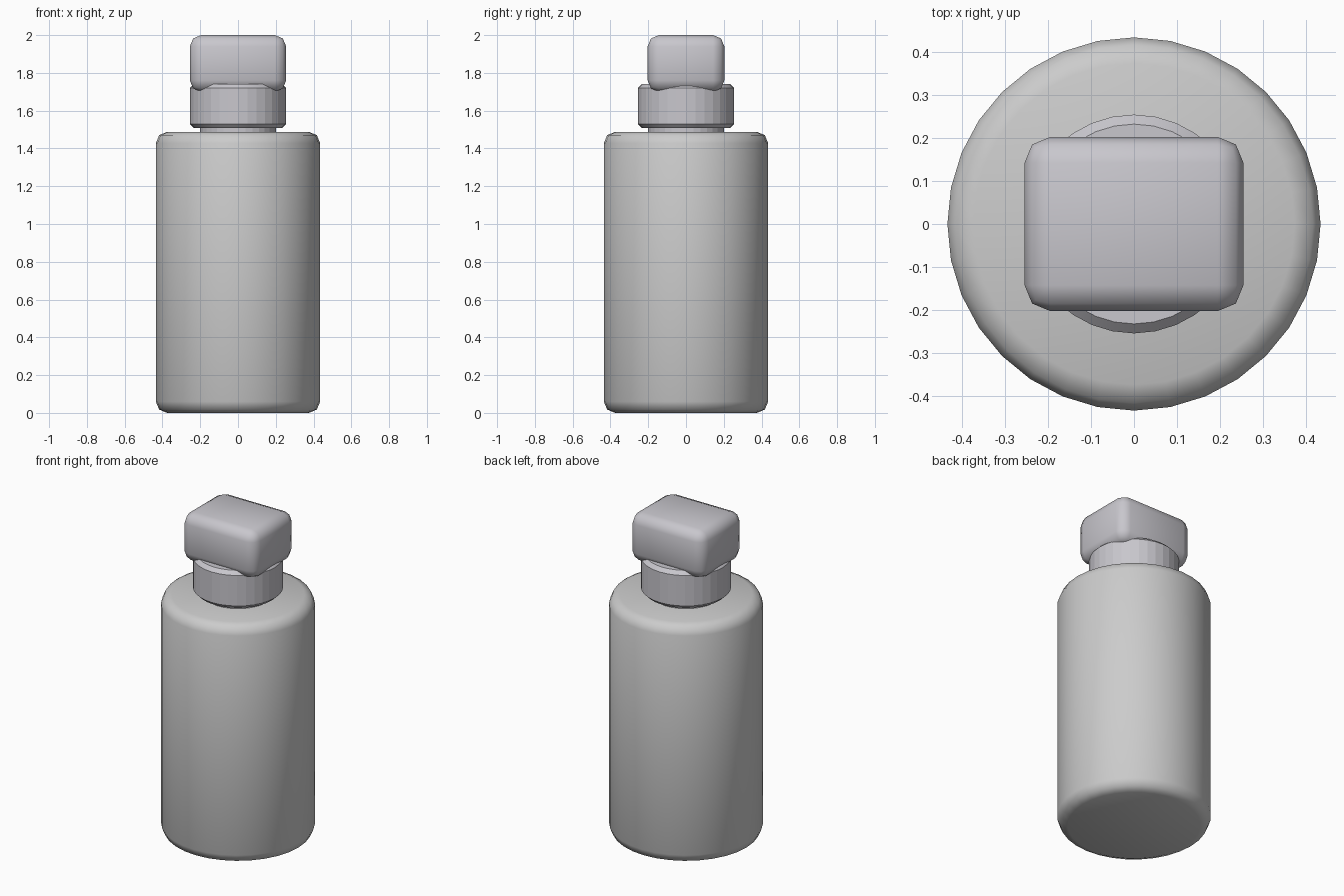
import bpy, math

if "Cube" in bpy.data.objects:
    bpy.data.objects.remove(bpy.data.objects["Cube"])

SIDES = 32

cap_mat = bpy.data.materials.new("cap_grey")
cap_mat.diffuse_color = (0.58, 0.57, 0.61, 1)
cap_mat.use_nodes = True
cap_mat.node_tree.nodes["Principled BSDF"].inputs["Base Color"].default_value = cap_mat.diffuse_color


def bevel_smooth(ob, width, segments, angle=30):
    m = ob.modifiers.new("bevel", 'BEVEL')
    m.width = width
    m.segments = segments
    m.limit_method = 'ANGLE'
    m.angle_limit = math.radians(40)
    bpy.ops.object.modifier_apply(modifier=m.name)
    bpy.ops.object.shade_smooth_by_angle(angle=math.radians(angle))


def cylinder(name, radius, z0, z1, width=0, segments=1, angle=30, mat=None):
    bpy.ops.mesh.primitive_cylinder_add(vertices=SIDES, radius=radius, depth=z1 - z0,
                                        location=(0, 0, (z0 + z1) / 2))
    ob = bpy.context.object
    ob.name = name
    if width:
        bevel_smooth(ob, width, segments, angle)
    if mat:
        ob.data.materials.append(mat)
    return ob


# Bottle body with rounded rims
cylinder("body", 0.435, 0.0, 1.488, 0.06, 2, 50)

# Short neck between body and collar
cylinder("neck", 0.2, 1.45, 1.56, mat=cap_mat)

# Faceted collar with narrow chamfers
cylinder("collar", 0.255, 1.508, 1.742, 0.022, 1, 10, cap_mat)

# Rounded block on top, sunk slightly into the collar
bpy.ops.mesh.primitive_cube_add(size=1, location=(0, 0, 1.85))
cap = bpy.context.object
cap.name = "cap_block"
cap.scale = (0.51, 0.406, 0.30)
bpy.ops.object.transform_apply(location=False, rotation=False, scale=True)
bevel_smooth(cap, 0.06, 2, 60)
cap.data.materials.append(cap_mat)
